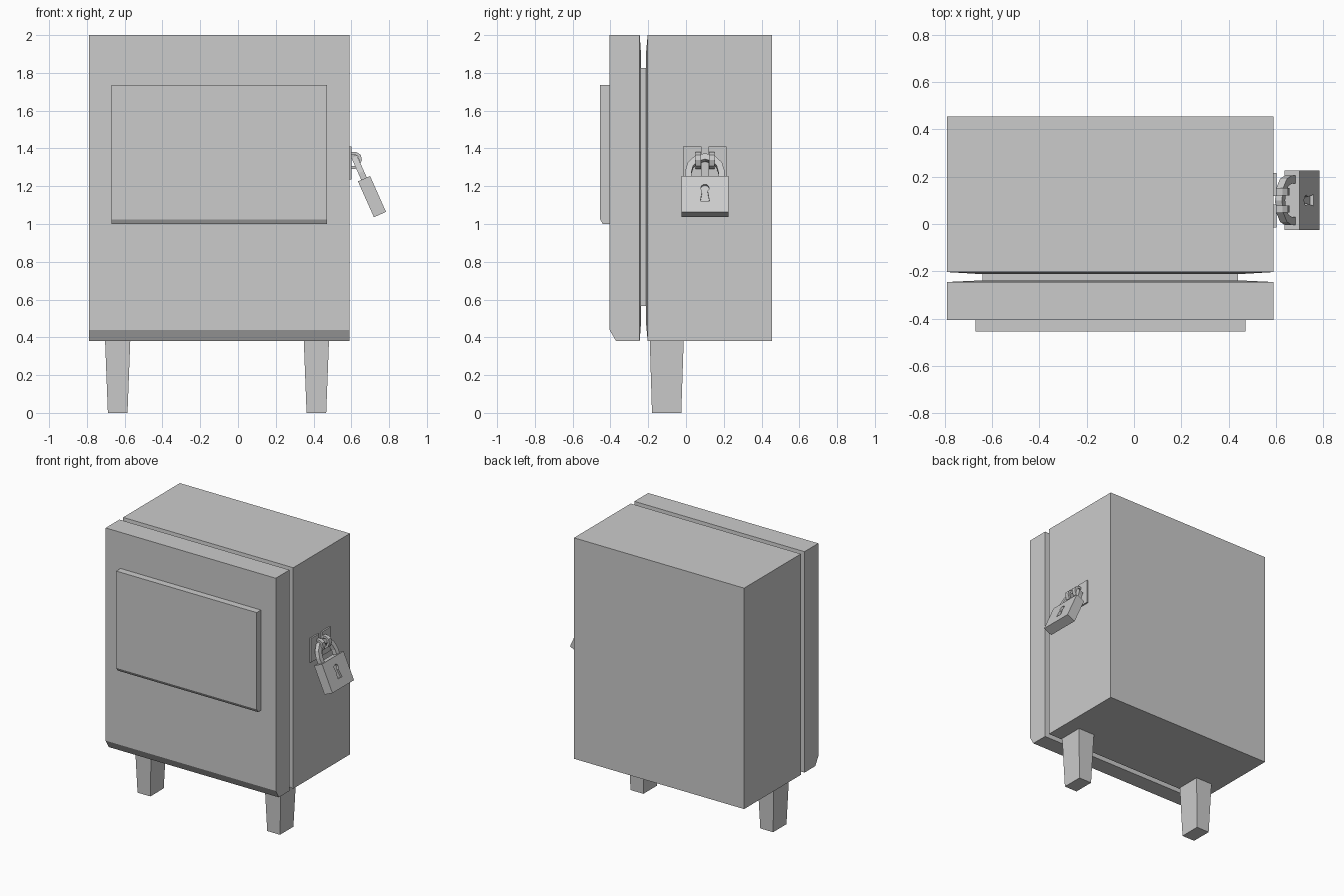
import bpy, bmesh, math
from mathutils import Vector, Matrix

if "Cube" in bpy.data.objects:
    bpy.data.objects.remove(bpy.data.objects["Cube"])


def add_object(name, bm):
    bmesh.ops.recalc_face_normals(bm, faces=bm.faces)
    me = bpy.data.meshes.new(name)
    bm.to_mesh(me)
    bm.free()
    ob = bpy.data.objects.new(name, me)
    bpy.context.collection.objects.link(ob)
    return ob


def skin(name, rings, closed=False):
    """Join a list of point rings into a solid, capped unless closed."""
    bm = bmesh.new()
    vr = [[bm.verts.new(p) for p in r] for r in rings]
    n = len(vr[0])
    pairs = list(zip(vr, vr[1:])) + ([(vr[-1], vr[0])] if closed else [])
    for a, b in pairs:
        for i in range(n):
            bm.faces.new((a[i], a[(i + 1) % n], b[(i + 1) % n], b[i]))
    if not closed:
        bm.faces.new(vr[0])
        bm.faces.new(vr[-1])
    return add_object(name, bm)


def loft_y(name, sections):
    """Rectangular sections (y, x0, x1, z0, z1) along y."""
    return skin(name, [[(x0, y, z0), (x1, y, z0), (x1, y, z1), (x0, y, z1)]
                       for y, x0, x1, z0, z1 in sections])


def box(name, x0, x1, y0, y1, z0, z1):
    return loft_y(name, [(y0, x0, x1, z0, z1), (y1, x0, x1, z0, z1)])


def strip(name, path, side, w, t):
    """Rectangular bar swept along a planar path; side = plane normal."""
    side = Vector(side)
    pts = [Vector(p) for p in path]
    rings = []
    for i, p in enumerate(pts):
        tan = (pts[min(i + 1, len(pts) - 1)] - pts[max(i - 1, 0)]).normalized()
        out = tan.cross(side).normalized()
        rings.append([p + side * a * w / 2 + out * b * t / 2
                      for a, b in ((-1, -1), (1, -1), (1, 1), (-1, 1))])
    return skin(name, rings)


# Cabinet body, with a slightly crowned front face
X0, X1, Z0, Z1 = -0.79, 0.59, 0.38, 2.0
loft_y("cabinet_body", [(0.455, X0, X1, Z0, Z1), (-0.203, X0, X1, Z0, Z1),
                        (-0.212, X0 + .15, X1 - .15, Z0 + .1, Z1 - .1)])

# Door with chamfered lower front edge and crowned back
loft_y("door", [(-0.405, X0, X1, 0.44, Z1), (-0.37, X0, X1, Z0, Z1),
                (-0.245, X0, X1, Z0, Z1),
                (-0.238, X0 + .15, X1 - .15, Z0 + .1, Z1 - .1)])

# Core joining door and body
box("door_core", -0.64, 0.44, -0.26, -0.19, 0.565, 1.825)

# Raised front panel with chamfered lower edge
loft_y("front_panel", [(-0.455, -0.67, 0.47, 1.025, 1.735),
                       (-0.44, -0.67, 0.47, 1.0, 1.735),
                       (-0.40, -0.67, 0.47, 1.0, 1.735)])

# Two tapered legs
for side, cx in (("left", -0.637), ("right", 0.415)):
    skin(side + "_leg", [[(cx - hx, y0, z), (cx + hx, y0, z), (cx + hx, y1, z), (cx - hx, y1, z)]
                         for z, hx, y0, y1 in ((0, .052, -.18, -.025), (.39, .067, -.192, -.012))])

# Hasp plates and staples on the right side
CY = 0.1
for side, s in (("front", -1), ("back", 1)):
    a, b = sorted((CY + s * 0.018, CY + s * 0.115))
    box(side + "_hasp_plate", 0.585, 0.601, a, b, 1.235, 1.41)
    y = CY + s * 0.036
    strip(side + "_hasp_staple",
          [(x, y, z) for x, z in ((.595, 1.373), (.625, 1.373), (.643, 1.362),
                                  (.648, 1.34), (.638, 1.312), (.62, 1.30), (.595, 1.298))],
          (0, 1, 0), 0.03, 0.016)

# Padlock is built upright at the origin, then tilted into place
place = Matrix.Translation((0.667, CY, 1.24)) @ Matrix.Rotation(math.radians(-24), 4, 'Y')

lock = box("padlock_body", -0.035, 0.035, -0.125, 0.125, -0.208, 0)

# Keyhole recess: round top with a flared slot
key = [(0.022 * math.cos(math.radians(a)), -0.07 + 0.022 * math.sin(math.radians(a)))
       for a in range(-50, 231, 28)]
key += [(-0.024, -0.145), (0.024, -0.145)]
cutter = skin("keyhole_cutter", [[(x, y, z) for y, z in key] for x in (0.02, 0.06)])
cutter.hide_render = True
cutter.hide_set(True)
mod = lock.modifiers.new("keyhole", 'BOOLEAN')
mod.object = cutter
mod.solver = 'EXACT'

# Shackle: faceted arch
R = 0.088
arc = [(0, R * math.cos(math.radians(a)), 0.035 + R * math.sin(math.radians(a)))
       for a in range(0, 181, 30)]
shackle = strip("padlock_shackle", [(0, R, -0.02)] + arc + [(0, -R, -0.02)],
                (1, 0, 0), 0.032, 0.034)

for ob in (lock, cutter, shackle):
    ob.data.transform(place)
# Apply the keyhole cut and drop the helper
bpy.context.view_layer.objects.active = lock
lock.select_set(True)
bpy.ops.object.modifier_apply(modifier="keyhole")
bpy.data.objects.remove(cutter)
